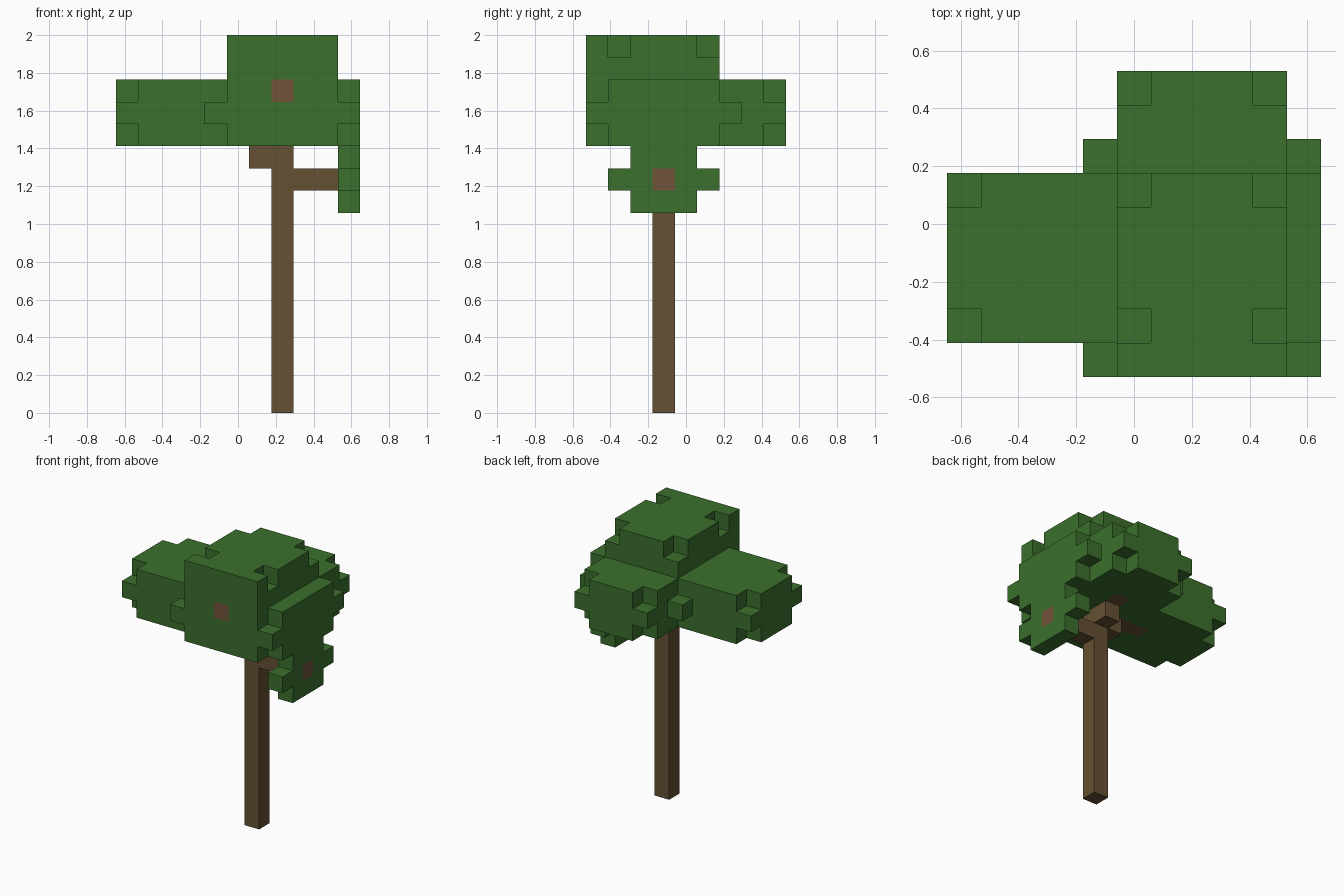
import bpy, bmesh
from mathutils import Vector

if "Cube" in bpy.data.objects:
    bpy.data.objects.remove(bpy.data.objects["Cube"], do_unlink=True)

NX, NY, NZ = 11, 9, 17          # size of the block grid
U = 2.0 / NZ                    # edge of one block


def material(name, color):
    m = bpy.data.materials.new(name)
    m.use_nodes = True
    m.diffuse_color = (*color, 1)
    m.node_tree.nodes["Principled BSDF"].inputs["Base Color"].default_value = (*color, 1)
    return m


LEAF = material("leaf green", (0.044, 0.162, 0.026))
BARK = material("bark brown", (0.130, 0.082, 0.033))
CUT = material("cut wood", (0.171, 0.087, 0.042))


def box(x, y, z):
    """Blocks filling inclusive ranges on each axis."""
    return {(i, j, k) for i in range(x[0], x[1] + 1)
            for j in range(y[0], y[1] + 1) for k in range(z[0], z[1] + 1)}


# Wood
trunk = box((7, 7), (3, 3), (0, 11))
right_branch = box((8, 9), (3, 3), (10, 10))
left_branch = {(6, 3, 11), (5, 3, 12), (4, 3, 12)}
back_branch = {(7, 4, 11), (7, 5, 12)}
front_branch_end = {(7, 0, 14)}
right_branch_end = {(10, 3, 10)}

# Left foliage, its outer corners trimmed
left_leaves = box((1, 4), (1, 5), (12, 14)) | box((0, 0), (2, 4), (12, 14))
left_leaves |= box((0, 0), (1, 5), (13, 13)) | {(4, 0, 13), (4, 6, 13)}

# Central and back foliage
back_leaves = box((5, 9), (6, 7), (12, 14)) | box((6, 8), (8, 8), (12, 14))
back_leaves |= box((5, 9), (8, 8), (13, 13))
middle_leaves = box((5, 9), (1, 5), (12, 14))
top_leaves = box((5, 9), (1, 5), (15, 16))
top_leaves -= {(i, j, 16) for i in (5, 9) for j in (1, 5)}

# Upright sheets at the front and right
front_leaves = box((5, 9), (0, 0), (12, 16))
right_leaves = box((10, 10), (1, 5), (12, 14)) | box((10, 10), (0, 6), (13, 13))
right_leaves |= box((10, 10), (2, 4), (9, 11)) | box((10, 10), (1, 5), (10, 10))

wood_parts = {"trunk": (trunk, BARK), "right_branch": (right_branch, BARK),
              "left_branch": (left_branch, BARK), "back_branch": (back_branch, BARK),
              "front_branch_end": (front_branch_end, CUT),
              "right_branch_end": (right_branch_end, CUT)}
leaf_parts = {"left_leaves": left_leaves, "back_leaves": back_leaves,
              "middle_leaves": middle_leaves, "top_leaves": top_leaves,
              "front_leaves": front_leaves, "right_leaves": right_leaves}

wood = set().union(*(cells for cells, _ in wood_parts.values()))
solid = wood.union(*leaf_parts.values())


def build(name, cells, mat):
    """Skin the blocks with their exposed faces, merged into flat panels."""
    bm = bmesh.new()
    for cell in sorted(cells):
        for axis in range(3):
            for side in (-1, 1):
                step = [0, 0, 0]
                step[axis] = side
                if tuple(c + s for c, s in zip(cell, step)) in solid:
                    continue
                n = Vector(step)
                a = Vector([float(q == (axis + 1) % 3) for q in range(3)])
                b = n.cross(a)
                mid = Vector(cell) + Vector((0.5, 0.5, 0.5)) + n / 2
                corners = [mid + (a * s + b * t) / 2
                           for s, t in ((-1, -1), (1, -1), (1, 1), (-1, 1))]
                bm.faces.new([bm.verts.new((p - Vector((NX / 2, NY / 2, 0))) * U)
                              for p in corners])
    bmesh.ops.remove_doubles(bm, verts=bm.verts, dist=U / 100)
    bmesh.ops.dissolve_limit(bm, angle_limit=0.01, verts=bm.verts, edges=bm.edges)
    mesh = bpy.data.meshes.new(name)
    bm.to_mesh(mesh)
    bm.free()
    mesh.materials.append(mat)
    bpy.context.collection.objects.link(bpy.data.objects.new(name, mesh))


for name, (cells, mat) in wood_parts.items():
    build(name, cells, mat)
for name, cells in leaf_parts.items():
    build(name, cells - wood, LEAF)
